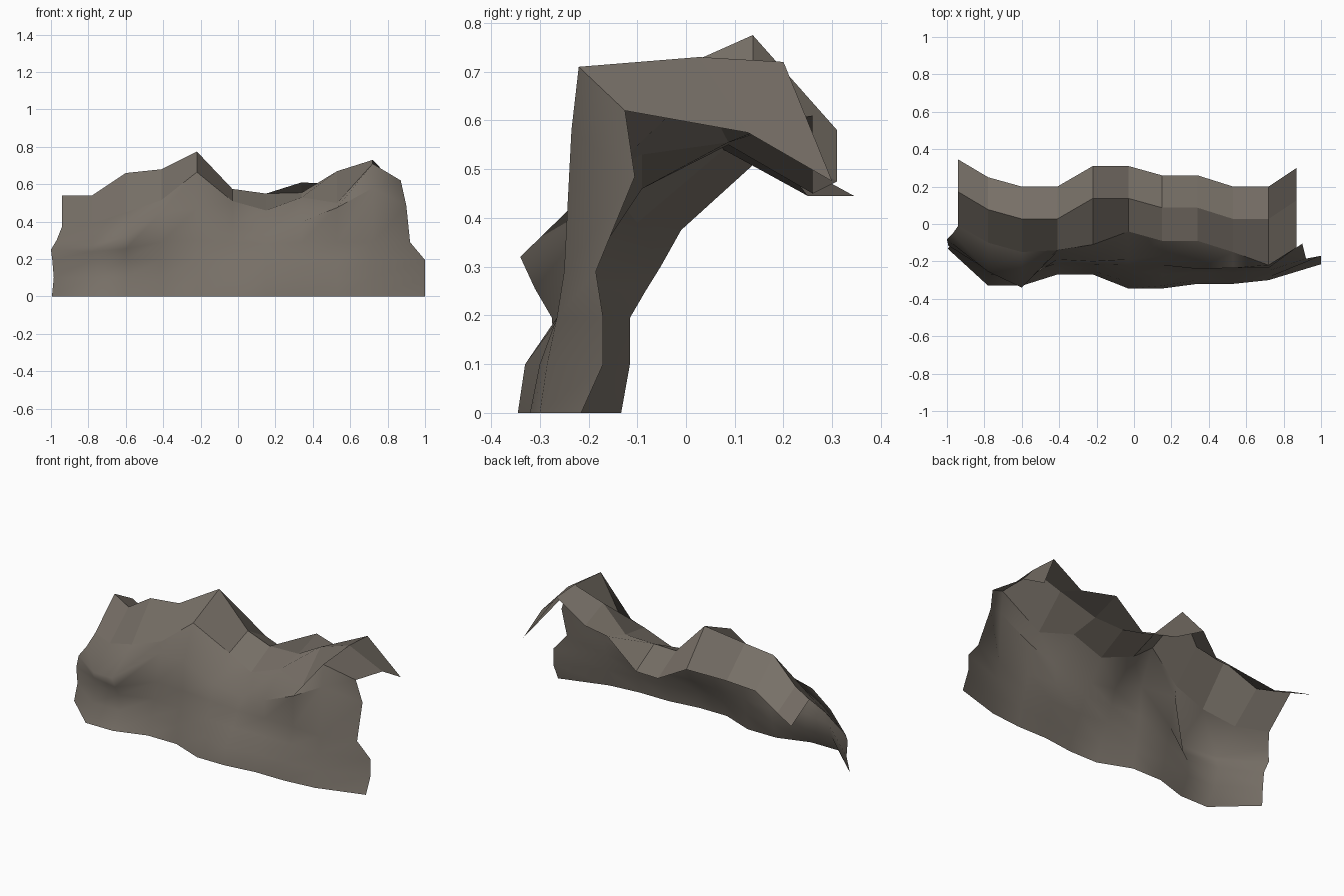
import bpy, bmesh

# Rock cliff: an open sheet lofted through horizontal contour lines
X = [-1, -.78, -.6, -.41, -.22, -.03, .15, .34, .53, .72, 1]

# contour depths (y), one value per column
foot_y = [-.133, -.33, -.33, -.27, -.27, -.345, -.345, -.32, -.32, -.30, -.215]
shin_y = [-.115, -.27, -.27, -.235, -.25, -.31, -.33, -.30, -.30, -.285, -.17]
neck_y = [-.115, -.235, -.275, -.21, -.23, -.25, -.265, -.26, -.26, -.265, -.17]
waist_y = [-.083, -.25, -.31, -.19, -.215, -.22, -.22, -.235, -.235, -.25, -.185]
ledge_y = [-.052, -.255, -.34, -.15, -.20, -.19, -.17, -.24, -.235, -.235, -.105]
brow_y = [-.01, -.10, -.15, -.14, -.11, -.04, -.09, -.09, -.15, -.22, -.125]
back_y = [.345, .25, .2, .2, .31, .31, .26, .26, .2, .2, .3]

# contour heights (z) of the uneven upper lines
waist_z = [.25, .24, .255, .29, .3, .29, .28, .29, .29, .29, .29]
ledge_z = [.30, .275, .32, .45, .47, .38, .34, .40, .475, .58, .485]
brow_z = [.375, .39, .45, .515, .665, .51, .46, .53, .50, .71, .62]
crest_z = [.54, .54, .66, .68, .775, .575, .55, .555, .67, .73, .575]
back_z = [.445, .445, .51, .52, .58, .475, .45, .61, .60, .72, .475]


def level(z):
    return [z] * len(X)


# (left end x, right end x, depths, heights), from the ground up and over
rows = [
    (-.995, 1, foot_y, level(0)),
    (-.985, 1, shin_y, level(.1)),
    (-.993, 1, neck_y, level(.195)),
    (-1, .92, waist_y, waist_z),
    (-.97, .90, ledge_y, ledge_z),
    (-.94, .87, brow_y, brow_z),
    (-.94, .87, [y - .173 for y in back_y], crest_z),
    (-.94, .87, back_y, back_z),
]

bm = bmesh.new()
grid = []
for left, right, ys, zs in rows:
    xs = [left] + X[1:-1] + [right]
    grid.append([bm.verts.new(p) for p in zip(xs, ys, zs)])

# smooth weathered face below the brow, faceted overhanging crest above
for r in range(len(grid) - 1):
    for c in range(len(X) - 1):
        f = bm.faces.new((grid[r][c], grid[r][c + 1], grid[r + 1][c + 1], grid[r + 1][c]))
        f.smooth = r < 5
# hard edges along the right-hand ledge and the brow
for r, cols in ((4, (7, 8)), (5, range(10))):
    for c in cols:
        bm.edges.get((grid[r][c], grid[r][c + 1])).smooth = False

mesh = bpy.data.meshes.new("cliff_wall")
bm.to_mesh(mesh)
bm.free()

rock = bpy.data.materials.new("grey_brown_rock")
rock.diffuse_color = (.185, .161, .135, 1)
mesh.materials.append(rock)
cliff = bpy.data.objects.new("cliff_wall", mesh)
bpy.context.collection.objects.link(cliff)
